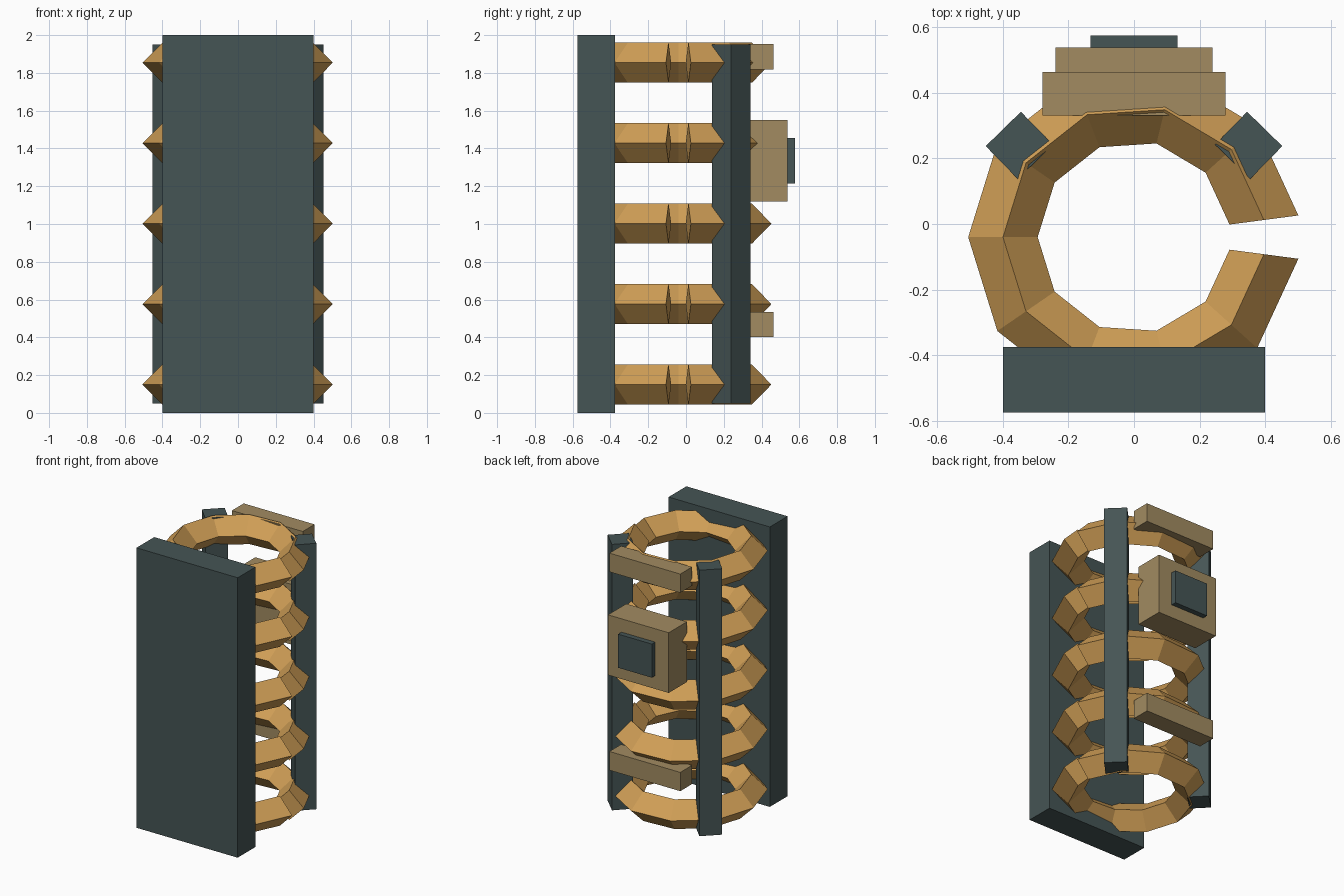
import bpy, bmesh
from math import cos, sin, radians

cube = bpy.data.objects.get("Cube")
if cube:
    bpy.data.objects.remove(cube, do_unlink=True)


def material(name, rgb):
    m = bpy.data.materials.new(name)
    m.use_nodes = True
    m.diffuse_color = (*rgb, 1)
    m.node_tree.nodes["Principled BSDF"].inputs["Base Color"].default_value = (*rgb, 1)
    return m


slate = material("dark slate", (0.06, 0.09, 0.09))
copper = material("copper", (0.64, 0.35, 0.095))
tan = material("tan", (0.36, 0.26, 0.12))


def finish(name, bm, mat):
    bmesh.ops.recalc_face_normals(bm, faces=bm.faces)
    mesh = bpy.data.meshes.new(name)
    bm.to_mesh(mesh)
    bm.free()
    mesh.materials.append(mat)
    obj = bpy.data.objects.new(name, mesh)
    bpy.context.collection.objects.link(obj)
    return obj


def box(name, size, centre, mat, turn=0):
    bm = bmesh.new()
    bmesh.ops.create_cube(bm, size=1)
    bmesh.ops.scale(bm, vec=size, verts=bm.verts)
    obj = finish(name, bm, mat)
    obj.location = centre
    obj.rotation_euler.z = radians(turn)
    return obj


def open_ring(name, z, radius=0.4, tube=0.106, gap=15, segments=10):
    """Diamond section swept round an open ring with capped ends."""
    bm = bmesh.new()
    loops = []
    for i in range(segments + 1):
        a = radians(gap / 2 + (360 - gap) * i / segments)
        loop = []
        for dr, dz in ((tube, 0), (0, tube), (-tube, 0), (0, -tube)):
            r = radius + dr
            loop.append(bm.verts.new((r * cos(a), r * sin(a), dz)))
        loops.append(loop)
    for p, q in zip(loops, loops[1:]):
        for k in range(4):
            n = (k + 1) % 4
            bm.faces.new((p[k], p[n], q[n], q[k]))
    bm.faces.new(loops[0])
    bm.faces.new(loops[-1])
    finish(name, bm, copper).location = (0, -0.04, z)


# Mounting plate
box("front_plate", (0.8, 0.2, 2), (0, -0.475, 1), slate)

# Coil rings
for i in range(5):
    open_ring(f"coil_ring_{i + 1}", 0.15 + 0.426 * i)

# Upright struts
for side, label in ((1, "left"), (-1, "right")):
    box(f"{label}_strut", (0.14, 0.15, 1.9), (side * 0.35, 0.24, 1), slate, side * 45.7)

# Rear clamps, control box and panel
for label, z in (("upper", 1.885), ("lower", 0.468)):
    box(f"{label}_clamp", (0.56, 0.133, 0.134), (0, 0.398, z), tan)
box("control_box", (0.48, 0.206, 0.43), (0, 0.435, 1.335), tan)
box("control_panel", (0.266, 0.06, 0.24), (0, 0.546, 1.335), slate)
